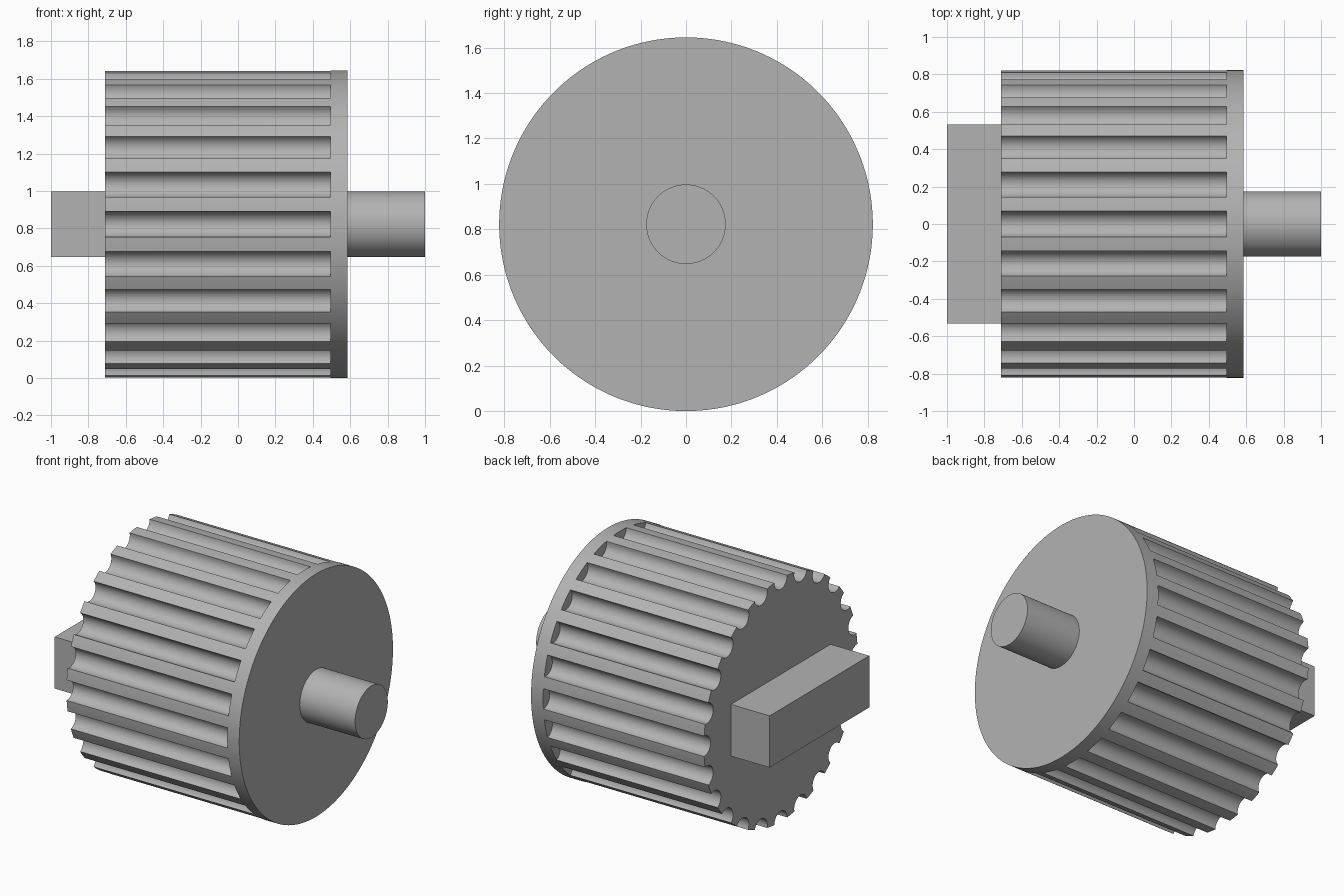
import bpy, bmesh
from math import sin, cos, pi, radians
from mathutils import Matrix

cube = bpy.data.objects.get("Cube")
if cube:
    bpy.data.objects.remove(cube, do_unlink=True)

R = 0.8225                            # drum radius, also the axis height
X_BACK, X_GROOVE, X_FACE = -0.71, 0.495, 0.585
GROOVES = 24
HALF = radians(4.8)                   # half angle of a groove opening
ARC, LAND = 12, 4                     # segments per groove and per land

grey = bpy.data.materials.new("plain grey")
grey.use_nodes = True
colour = (0.45, 0.45, 0.45, 1)
grey.diffuse_color = colour
grey.node_tree.nodes["Principled BSDF"].inputs["Base Color"].default_value = colour


def finish(name, bm):
    bmesh.ops.recalc_face_normals(bm, faces=bm.faces)
    mesh = bpy.data.meshes.new(name)
    bm.to_mesh(mesh)
    bm.free()
    obj = bpy.data.objects.new(name, mesh)
    bpy.context.collection.objects.link(obj)
    mesh.materials.append(grey)
    bpy.ops.object.select_all(action='DESELECT')
    obj.select_set(True)
    bpy.context.view_layer.objects.active = obj
    bpy.ops.object.shade_smooth_by_angle(angle=radians(30))
    return obj


def rim_point(a):
    return R * cos(a), R + R * sin(a)


def groove_point(a, t):
    """Point on a half-round groove centred at angle a, t from 0 to 1."""
    rad, side = R * cos(HALF), R * sin(HALF)
    r = rad - side * sin(pi * t)
    s = -side * cos(pi * t)
    return r * cos(a) - s * sin(a), R + r * sin(a) + s * cos(a)


# Fluted drum with a plain collar at the shaft end
bm = bmesh.new()
pitch = 2 * pi / GROOVES
back, inner, outer, face = [], [], [], []
for g in range(GROOVES):
    a = g * pitch
    for i in range(ARC + LAND):
        if i <= ARC:
            angle = a - HALF + 2 * HALF * i / ARC
            cut = groove_point(a, i / ARC)
        else:
            angle = a + HALF + (pitch - 2 * HALF) * (i - ARC) / LAND
            cut = rim_point(angle)
        rim = rim_point(angle)
        back.append(bm.verts.new((X_BACK, *cut)))
        inner.append(bm.verts.new((X_GROOVE, *cut)))
        inside = 0 < i < ARC
        outer.append(bm.verts.new((X_GROOVE, *rim)) if inside else inner[-1])
        face.append(bm.verts.new((X_FACE, *rim)))
count = len(back)
for i in range(count):
    j = (i + 1) % count
    bm.faces.new((back[i], back[j], inner[j], inner[i]))
    bm.faces.new((outer[i], outer[j], face[j], face[i]))
for g in range(GROOVES):              # closed end of each groove
    s = g * (ARC + LAND)
    bm.faces.new(inner[s:s + ARC + 1] + outer[s + 1:s + ARC][::-1])
bm.faces.new(back)
bm.faces.new(face)
finish("fluted_drum", bm)

# Round shaft
bm = bmesh.new()
bmesh.ops.create_cone(bm, cap_ends=True, segments=64, radius1=0.175, radius2=0.175,
                      depth=1 - X_FACE,
                      matrix=Matrix.Translation(((1 + X_FACE) / 2, 0, R))
                      @ Matrix.Rotation(pi / 2, 4, 'Y'))
finish("round_shaft", bm)

# Rectangular drive bar
bm = bmesh.new()
bmesh.ops.create_cube(bm, size=1,
                      matrix=Matrix.Translation(((X_BACK - 1) / 2, 0, R))
                      @ Matrix.Diagonal((X_BACK + 1, 1.066, 0.35, 1)))
finish("drive_bar", bm)
